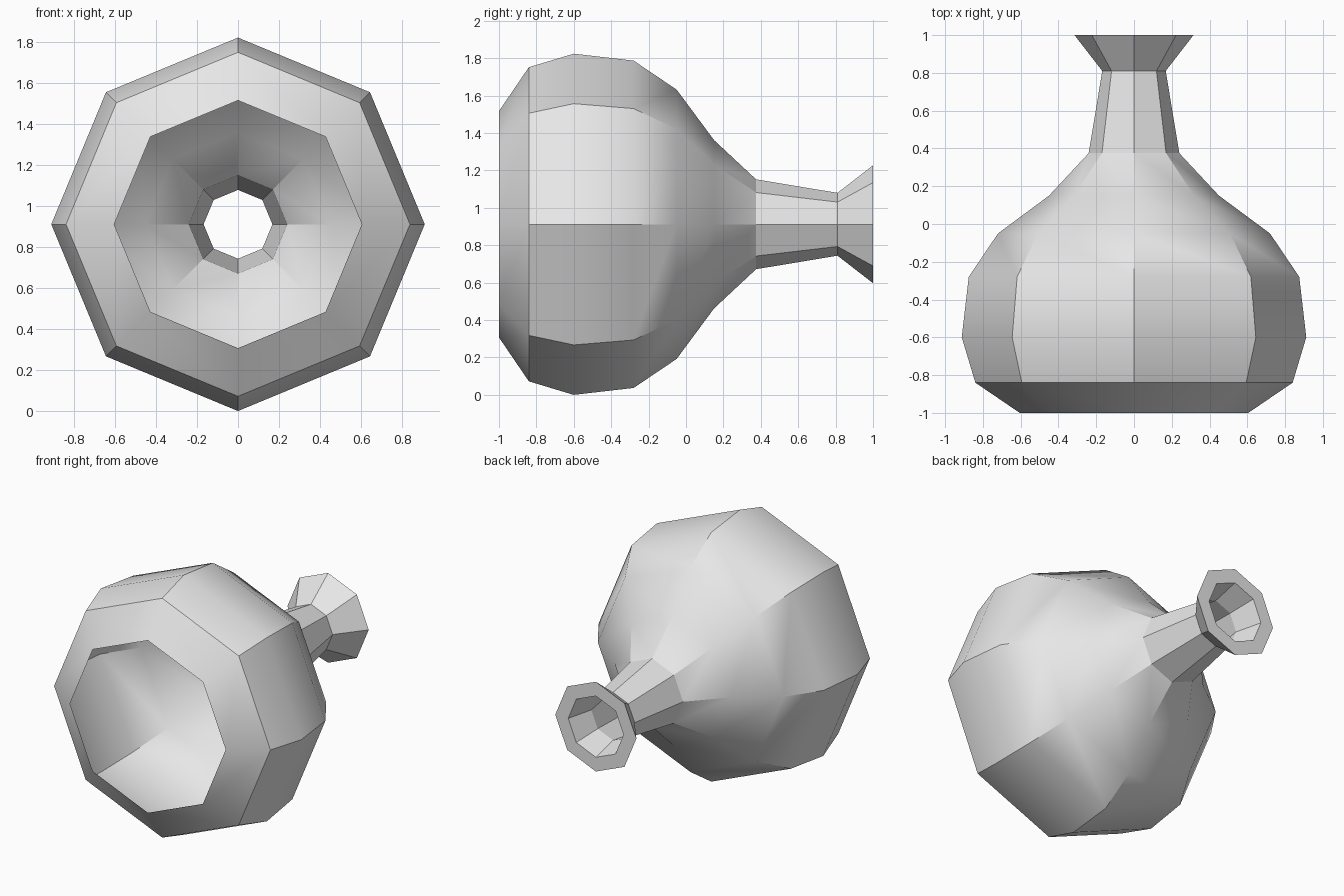
import bpy, bmesh, math

SIDES = 8
AXIS_Z = 0.912

old = bpy.data.objects.get("Cube")
if old:
    bpy.data.objects.remove(old)

grey = bpy.data.materials.new("plain_grey")
grey.use_nodes = True
colour = (0.8, 0.8, 0.8, 1)
grey.diffuse_color = colour
grey.node_tree.nodes["Principled BSDF"].inputs["Base Color"].default_value = colour


def add_ring(bm, y, r):
    step = 2 * math.pi / SIDES
    return [bm.verts.new((r * math.cos(i * step), y, AXIS_Z + r * math.sin(i * step)))
            for i in range(SIDES)]


# Profile as (position along the axis, radius): wide mouth, belly, shoulder, neck, flare
profile = [(-1, 0.605), (-0.84, 0.84), (-0.6, 0.912), (-0.28, 0.875), (-0.05, 0.72),
           (0.15, 0.45), (0.375, 0.24), (0.81, 0.168), (1, 0.315)]
LIP_RADIUS = 0.215
NECK = 7

bm = bmesh.new()
rings = [add_ring(bm, y, r) for y, r in profile]

# Flat lip on the flare, folding back in to the neck
rings += [add_ring(bm, 1, LIP_RADIUS), rings[NECK]]

for a, b in zip(rings, rings[1:]):
    for i in range(SIDES):
        j = (i + 1) % SIDES
        bm.faces.new((a[i], b[i], b[j], a[j]))

mesh = bpy.data.meshes.new("flask_body")
bm.to_mesh(mesh)
bm.free()
mesh.materials.append(grey)

flask = bpy.data.objects.new("flask_body", mesh)
bpy.context.collection.objects.link(flask)
bpy.context.view_layer.objects.active = flask
flask.select_set(True)
bpy.ops.object.shade_smooth_by_angle(angle=math.radians(30))
